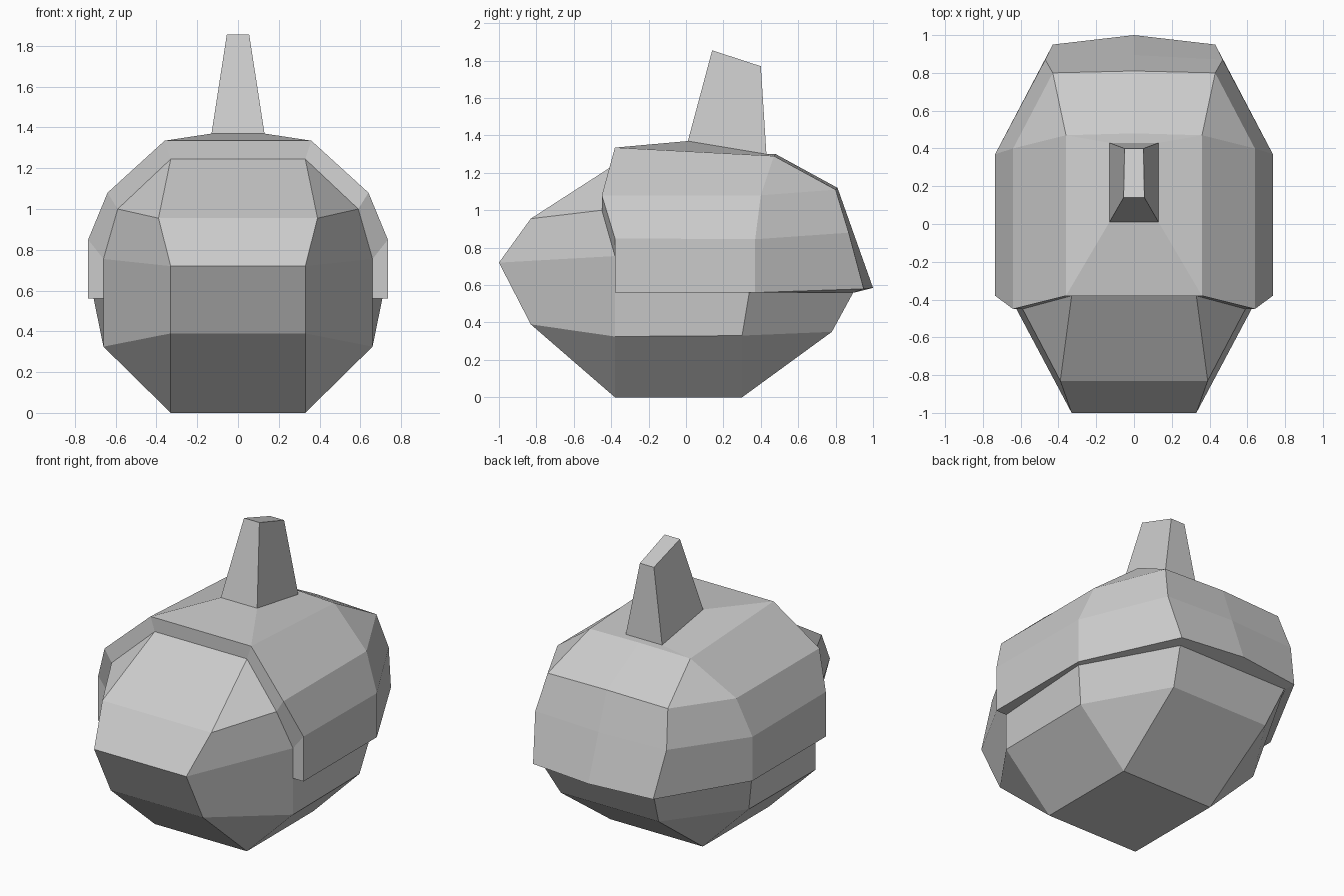
import bpy
import bmesh

cube = bpy.data.objects.get("Cube")
if cube:
    bpy.data.objects.remove(cube, do_unlink=True)

grey = bpy.data.materials.new("light grey")
grey.use_nodes = True
grey.diffuse_color = (0.6, 0.6, 0.6, 1)
shader = next(n for n in grey.node_tree.nodes if n.type == 'BSDF_PRINCIPLED')
shader.inputs["Base Color"].default_value = grey.diffuse_color
shader.inputs["Roughness"].default_value = 0.8


def centre(rail):
    """Project a rail onto the symmetry plane."""
    return [(0, y, z) for x, y, z in rail]


def build(name, strips):
    """Skin pairs of rails with faces, mirrored from left to right."""
    bm = bmesh.new()
    for first, second in strips:
        for i in range(len(first) - 1):
            corners = [first[i], first[i + 1], second[i + 1], second[i]]
            corners = list(dict.fromkeys(corners))
            if len(corners) < 3:
                continue
            for side in (1, -1):
                bm.faces.new([bm.verts.new((side * x, y, z)) for x, y, z in corners])
    bmesh.ops.remove_doubles(bm, verts=bm.verts[:], dist=0.001)
    bmesh.ops.recalc_face_normals(bm, faces=bm.faces[:])
    mesh = bpy.data.meshes.new(name)
    bm.to_mesh(mesh)
    bm.free()
    mesh.materials.append(grey)
    obj = bpy.data.objects.new(name, mesh)
    bpy.context.scene.collection.objects.link(obj)
    return obj


# Head: a loop over the middle, and cheek rails on the side
jaw, cheek, temple = (.66, -.38, .325), (.66, -.38, .755), (.59, -.45, 1)
back_jaw, back_cheek, back_temple = (.66, .3, .33), (.71, .34, .57), (.59, .36, 1)
middle = [(.33, -.38, 0), (.33, -.83, .39), (.33, -1, .72), (.39, -.83, .955),
          (.33, -.38, 1.245), (.33, .42, 1.22), (.39, .75, 1), (.4, .9, .57),
          (.35, .78, .35), (.33, .3, 0)]
side = [jaw, jaw, cheek, temple, temple, back_temple, back_temple,
        back_cheek, back_jaw, back_jaw]
middle.append(middle[0])
side.append(side[0])
build("head", [
    (centre(middle), middle),
    (middle, side),
    ([jaw, cheek, temple], [back_jaw, back_cheek, back_temple]),
])

# Helmet: arches from the bottom edge up to the top
front_arch = [(.735, -.38, .56), (.735, -.38, .85), (.64, -.45, 1.08), (.36, -.38, 1.335)]
rear_arch = [(.735, .37, .56), (.735, .37, .845), (.64, .4, 1.08), (.36, .47, 1.29)]
end_arch = [(.43, .95, .58), (.47, .87, .88), (.43, .8, 1.11)]
end_line = [(0, 1, .585), (0, .895, .88), (0, .81, 1.12)]
crest_front, crest_back = (.13, .01, 1.37), (.13, .43, 1.3)
top_edge = [front_arch[-1], rear_arch[-1]]
crest_edge = [crest_front, crest_back]
rear_top = (0, .48, 1.3)
inner_rim = [(.66, -.38, .56), cheek, temple, middle[4]]
outer_base = [front_arch[0], rear_arch[0], end_arch[0], end_line[0]]
inner_base = [inner_rim[0], (.7, .34, .56), (.4, .9, .56), (0, .9, .56)]
build("helmet", [
    (front_arch, rear_arch),
    (rear_arch, end_arch + end_arch[-1:]),
    (end_arch, end_line),
    ([end_arch[-1], rear_arch[-1]], [end_line[-1], rear_top]),
    (top_edge, crest_edge),
    (crest_edge, centre(crest_edge)),
    ([top_edge[0], crest_front], centre([top_edge[0], crest_front])),
    ([crest_back, top_edge[1]], [(0, .43, 1.3), rear_top]),
    (front_arch, inner_rim),
    (centre([front_arch[-1], inner_rim[-1]]), [front_arch[-1], inner_rim[-1]]),
    (outer_base, inner_base),
])

# Crest: a tapered block with a sloping top
crest = [crest_front, (.055, .14, 1.855), (.05, .4, 1.77), crest_back, crest_front]
build("crest", [
    (crest, centre(crest)),
    (crest[:2], [crest_back, crest[2]]),
])
